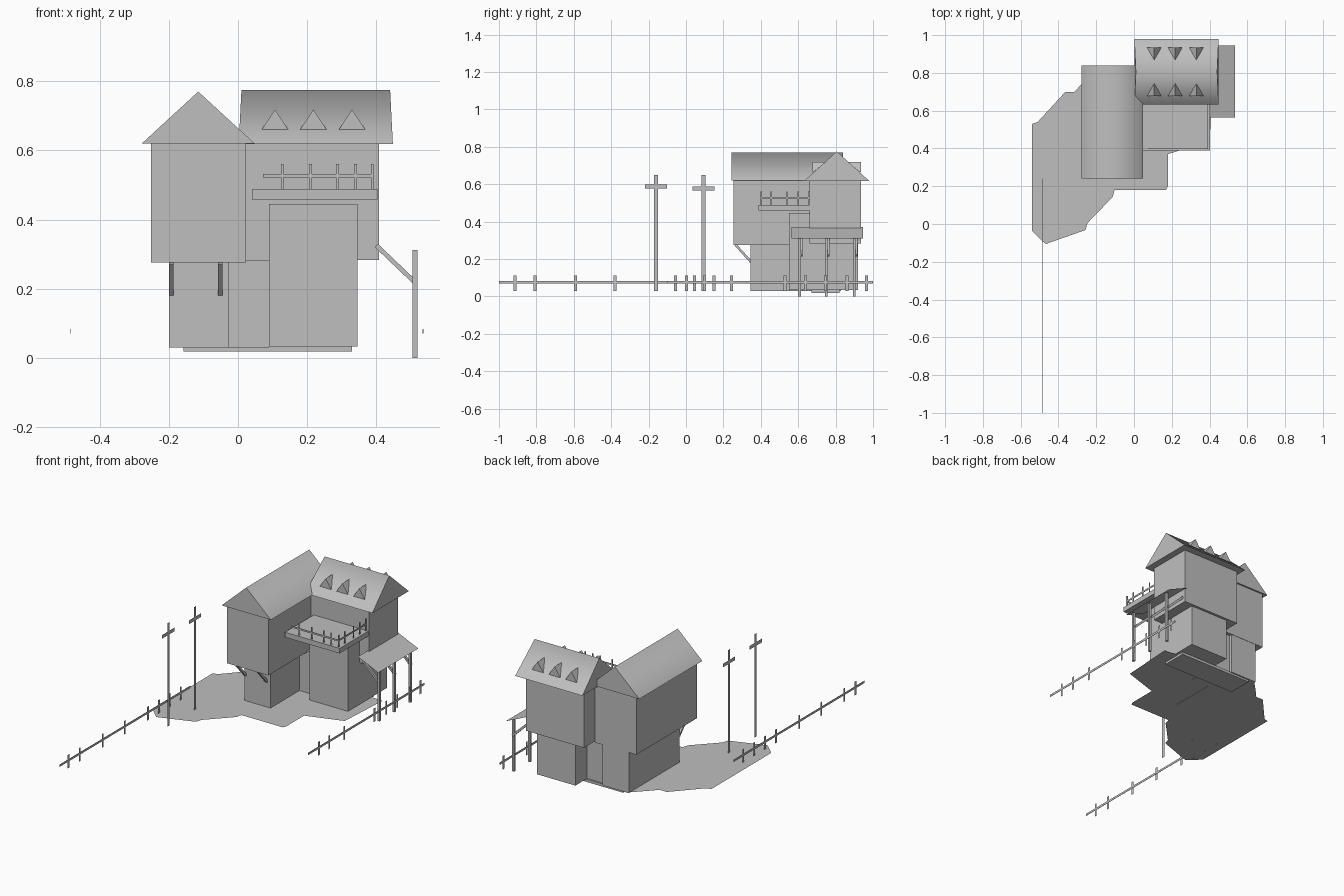
import bpy
from math import atan2
from mathutils import Vector

cube = bpy.data.objects.get("Cube")
if cube:
    bpy.data.objects.remove(cube, do_unlink=True)

GREY = (0.52, 0.52, 0.52, 1)
grey = bpy.data.materials.new("plain grey")
grey.use_nodes = True
grey.diffuse_color = GREY
grey.node_tree.nodes["Principled BSDF"].inputs["Base Color"].default_value = GREY


def build(name, verts, faces):
    mesh = bpy.data.meshes.new(name)
    mesh.from_pydata(verts, [], faces)
    mesh.materials.append(grey)
    obj = bpy.data.objects.new(name, mesh)
    bpy.context.collection.objects.link(obj)
    return obj


def box(name, xs, ys, zs):
    verts = [(x, y, z) for z in zs for y in ys for x in xs]
    return build(name, verts, [(0, 2, 3, 1), (4, 5, 7, 6), (0, 1, 5, 4),
                               (2, 6, 7, 3), (0, 4, 6, 2), (1, 3, 7, 5)])


def beam(name, start, end, width):
    """Square beam between two points."""
    a, b = Vector(start), Vector(end)
    h = width / 2
    obj = box(name, (-h, h), (-h, h), (0, (b - a).length))
    obj.location = a
    obj.rotation_euler = (b - a).to_track_quat("Z", "Y").to_euler()
    return obj


def side_sheet(name, x, ys, zs):
    """Flat upright sheet facing sideways."""
    (y0, y1), (z0, z1) = ys, zs
    return build(name, [(x, y0, z0), (x, y1, z0), (x, y1, z1), (x, y0, z1)],
                 [(0, 1, 2, 3)])


def gable_roof(name, half_width, half_length, ridge_half, rise, location, turn):
    """Closed gable roof, ridge along local y, slopes blended over the ridge."""
    w, l, r = half_width, half_length, ridge_half
    obj = build(name, [(-w, -l, 0), (w, -l, 0), (0, -r, rise),
                       (-w, l, 0), (w, l, 0), (0, r, rise)],
                [(0, 1, 2), (4, 3, 5), (1, 4, 5, 2), (3, 0, 2, 5), (0, 3, 4, 1)])
    for p in obj.data.polygons:
        p.use_smooth = p.index in (2, 3)
    obj.location = location
    obj.rotation_euler.z = turn
    return obj


# Yard: irregular flat ground
yard = [(-.54, .53), (-.51, .54), (-.363, .7), (-.315, .7), (-.278, .74),
        (-.2, .82), (.42, .77), (.4, .44), (.18, .37), (.18, .2), (.17, .18),
        (-.103, .18), (-.113, .143), (-.246, .005), (-.257, -.032),
        (-.468, -.106), (-.54, -.037)]
build("yard_ground", [(x, y, .032) for x, y in reversed(yard)],
      [tuple(range(len(yard)))])
box("foundation_slab", (-.157, .33), (.67, .82), (.018, .034))

# Long wing with overhanging upper floor
box("long_wing_lower", (-.2, -.026), (.345, .828), (.03, .275))
box("long_wing_upper", (-.252, .023), (.255, .83), (.275, .62))
gable_roof("long_wing_roof", .163, .299, .299, .15, (-.115, .541, .62), 0)
for x in (-.193, -.052):
    beam("overhang_brace", (x, .265, .275), (x, .347, .185), .013)

# Cross wing
box("link_wall", (-.026, .09), (.62, .81), (.03, .283))
box("cross_wing_lower", (.09, .345), (.55, .92), (.033, .445))
box("cross_wing_upper", (.023, .408), (.66, .935), (.283, .62))
gable_roof("cross_wing_roof", .173, .223, .215, .157, (.225, .806, .618),
           atan2(1, 0))

# Dormers on both slopes
for x in (.107, .218, .33):
    for side in (-1, 1):
        face_y, tip_y = .806 + side * .129, .806 + side * .06
        build("dormer", [(x - .038, face_y, .661), (x + .038, face_y, .661),
                         (x, face_y, .718), (x, tip_y, .718)],
              [(0, 1, 2), (1, 3, 2), (0, 2, 3), (0, 3, 1)][::side])

# Balcony with railings
box("balcony_floor", (.04, .403), (.388, .665), (.458, .488))
for x in (.128, .21, .288, .34, .388):
    box("balcony_front_post", (x - .004, x + .004), (.398, .401), (.488, .56))
for y in (.403, .457, .54, .6, .655):
    box("balcony_side_post", (.387, .39), (y - .004, y + .004), (.488, .56))
box("balcony_front_rail", (.073, .388), (.397, .4), (.522, .532))
box("balcony_side_rail", (.386, .389), (.398, .66), (.522, .532))

# Lean-to awning on posts
build("awning", [(.4, .565, .37), (.535, .565, .31),
                 (.535, .945, .31), (.4, .945, .37)], [(0, 1, 2, 3)])
for y in (.607, .75, .9):
    box("awning_post", (.505, .519), (y - .007, y + .007), (0, .312))
    beam("awning_brace", (.4, y + .01, .325), (.512, y + .01, .218), .013)

# Fences
fences = {
    "west_fence": (-.485, (-1, .24), (-.914, -.807, -.59, -.38, -.16, -.056, .045, .15)),
    "east_fence": (.535, (-.1, 1), (.003, .1, .243, .53, .64, .745, .86, .965)),
}
for name, (x, span, posts) in fences.items():
    box(name + "_rail", (x - .001, x + .001), span, (.07, .083))
    for y in posts:
        side_sheet(name + "_post", x, (y - .008, y + .008), (.03, .112))

# Utility poles with crossbars
for y, bar_z in ((-.16, .587), (.094, .577)):
    side_sheet("utility_pole", -.35, (y - .01, y + .01), (.03, .65))
    side_sheet("pole_crossbar", -.351, (y - .058, y + .058),
               (bar_z - .011, bar_z + .011))
